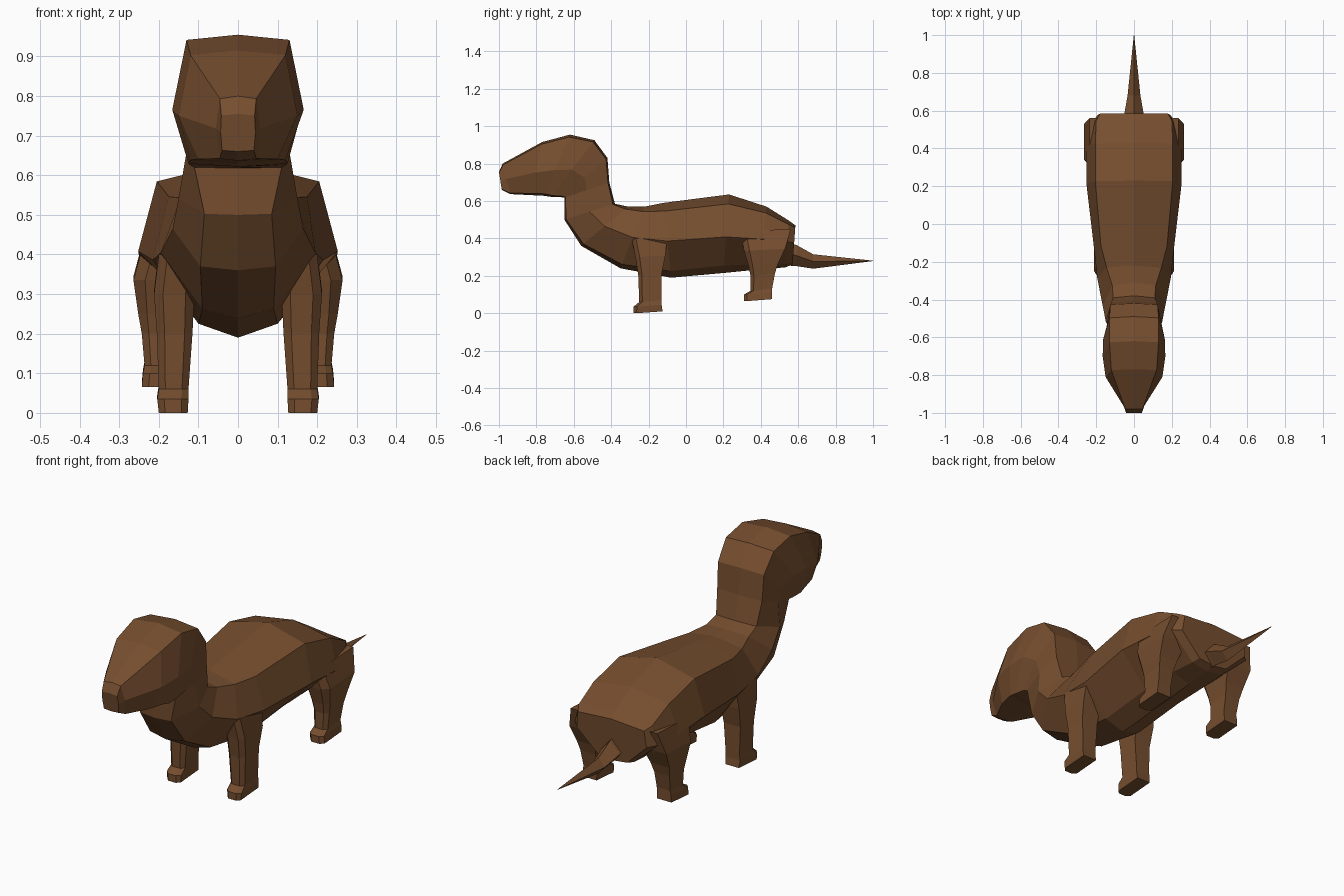
import bpy
import bmesh
from mathutils import Vector

cube = bpy.data.objects.get("Cube")
if cube:
    bpy.data.objects.remove(cube, do_unlink=True)

fur = bpy.data.materials.new("brown_fur")
fur.use_nodes = True
colour = (0.18, 0.076, 0.028, 1)
fur.diffuse_color = colour
fur.node_tree.nodes["Principled BSDF"].inputs["Base Color"].default_value = colour


def loft(name, rings, cap_start=True, cap_end=True):
    """Skin a list of equally sized point rings into a flat shaded mesh."""
    bm = bmesh.new()
    loops = [[bm.verts.new(p) for p in ring] for ring in rings]
    count = len(loops[0])
    for a, b in zip(loops, loops[1:]):
        for i in range(count):
            j = (i + 1) % count
            bm.faces.new((a[i], a[j], b[j], b[i]))
    if cap_start:
        bm.faces.new(loops[0])
    if cap_end:
        bm.faces.new(loops[-1])
    bmesh.ops.remove_doubles(bm, verts=bm.verts, dist=0.0005)
    bmesh.ops.recalc_face_normals(bm, faces=bm.faces)
    mesh = bpy.data.meshes.new(name)
    bm.to_mesh(mesh)
    bm.free()
    mesh.materials.append(fur)
    obj = bpy.data.objects.new(name, mesh)
    bpy.context.collection.objects.link(obj)
    return obj


def section(top_y, top_z, low_y, low_z, edge, side, belly, drop, mid):
    """Eight sided slice between a top point and a bottom point."""
    top, low = Vector((0, top_y, top_z)), Vector((0, low_y, low_z))
    right = [(edge, drop), (side, mid), (belly, 1 - drop * 0.8)]
    pts = [top]
    pts += [top.lerp(low, f) + Vector((w, 0, 0)) for w, f in right]
    pts.append(low)
    pts += [top.lerp(low, f) - Vector((w, 0, 0)) for w, f in reversed(right)]
    return pts


# Torso and neck, from rump to throat
torso = [
    (.585, .47, .57, .26, .18, .19, .08, .06, .45),
    (.55, .495, .53, .245, .2, .225, .09, .08, .45),
    (.43, .57, .4, .235, .205, .25, .1, .1, .52),
    (.23, .635, .2, .215, .205, .252, .1, .12, .54),
    (-.12, .59, -.08, .19, .175, .215, .1, .11, .51),
    (-.22, .57, -.35, .24, .145, .195, .09, .08, .5),
    (-.31, .57, -.56, .36, .115, .165, .095, .06, .5),
    (-.38, .585, -.65, .5, .11, .15, .085, .04, .5),
]
throat = (-.41, .7, -.65, .618, .122, .13, .11, .03, .5)
loft("body", [section(*r) for r in torso + [throat]], cap_end=False)

# Head, from nape to nose
skull = [
    (-.42, .83, -.665, .62, .125, .145, .12, .03, .5),
    (-.49, .925, -.72, .622, .13, .163, .125, .03, .52),
    (-.62, .955, -.76, .628, .13, .166, .12, .04, .58),
    (-.77, .915, -.84, .632, .12, .15, .1, .04, .58),
    (-.98, .8, -.94, .637, .046, .056, .046, .04, .5),
    (-1, .755, -.985, .66, .042, .044, .04, .04, .5),
]
loft("head", [section(*r) for r in [throat] + skull], cap_start=False)


# Legs, from hip to sole
def leg_ring(z, front, back, inner, outer):
    bevel = (outer - inner) * 0.22
    return [
        (inner, front + bevel, z), (inner + bevel, front, z),
        (outer - bevel, front, z), (outer, front + bevel, z),
        (outer, back, z + 0.01), (inner, back, z + 0.01),
    ]


legs = {
    "front": [
        (.4, -.29, -.1, .1, .2), (.3, -.27, -.11, .11, .212),
        (.2, -.255, -.13, .115, .205), (.06, -.25, -.13, .125, .2),
        (.035, -.28, -.13, .125, .204), (0, -.28, -.125, .127, .2),
    ],
    "rear": [
        (.44, .29, .56, .1, .236), (.335, .31, .53, .13, .264),
        (.25, .335, .49, .15, .252), (.2, .345, .475, .16, .243),
        (.12, .345, .46, .163, .236), (.1, .31, .46, .163, .24),
        (.065, .31, .46, .165, .243),
    ],
}
for pair, rings in legs.items():
    for side, sign in (("left", 1), ("right", -1)):
        loft(f"{pair}_{side}_leg",
             [[(x * sign, y, z) for x, y, z in leg_ring(*r)] for r in rings])

# Tail, a tapering diamond section
tail = [(.54, .38, .255, .05), (.59, .365, .252, .05),
        (.68, .315, .238, .034), (1, .281, .279, .001)]
loft("tail", [[(0, y, hi), (w, y, (hi + lo) / 2), (0, y, lo), (-w, y, (hi + lo) / 2)]
              for y, hi, lo, w in tail])
